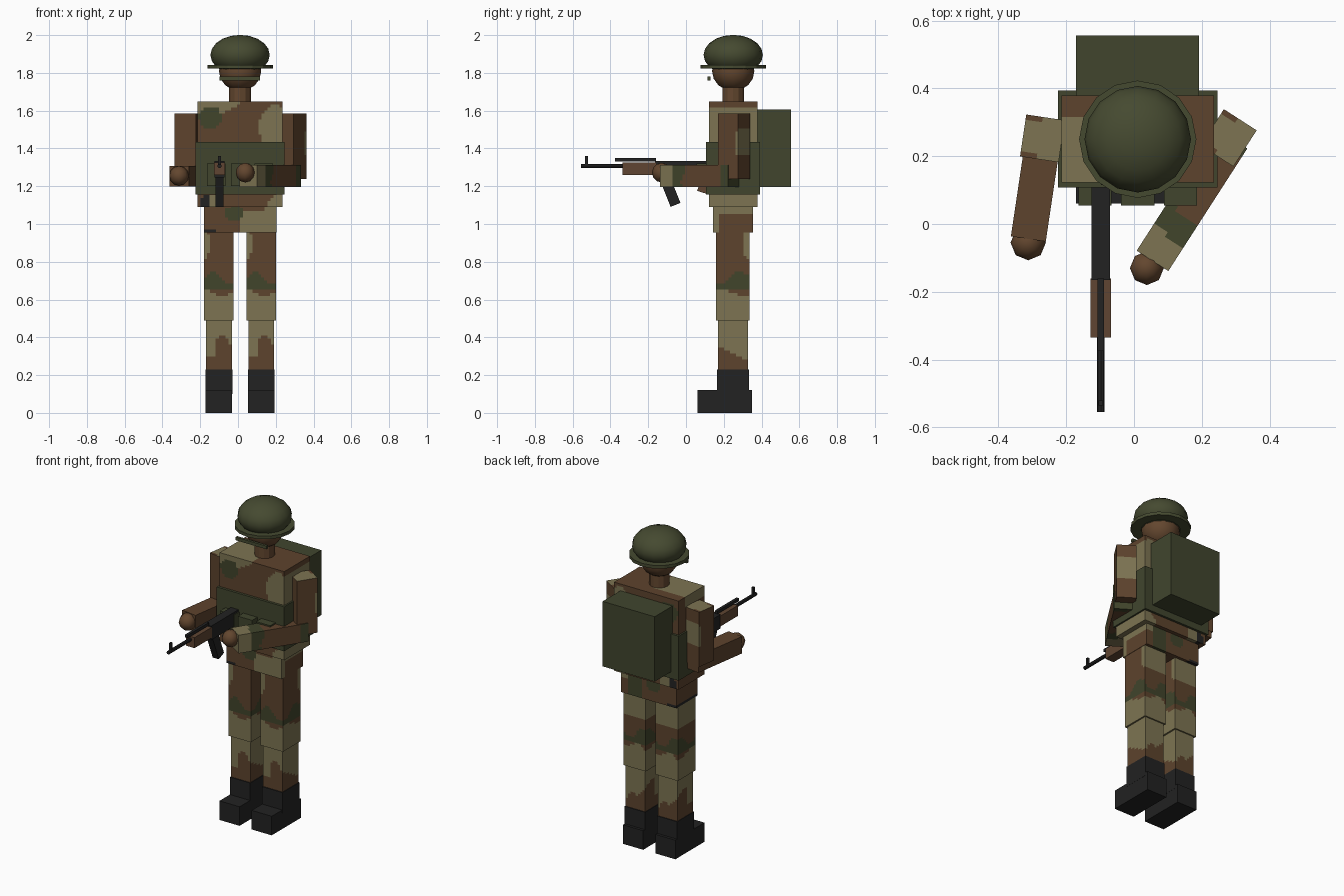
import bpy, bmesh, math
from mathutils import Matrix, Vector
from math import sin, radians

if "Cube" in bpy.data.objects:
    bpy.data.objects.remove(bpy.data.objects["Cube"])


def material(name, rgb):
    m = bpy.data.materials.new(name)
    m.diffuse_color = (*rgb, 1)
    m.use_nodes = True
    m.node_tree.nodes["Principled BSDF"].inputs["Base Color"].default_value = m.diffuse_color
    return m


BROWN = material("camo brown", (0.110, 0.056, 0.026))
TAN = material("camo tan", (0.205, 0.175, 0.085))
GREEN = material("camo green", (0.052, 0.058, 0.024))
OLIVE = material("webbing olive", (0.052, 0.060, 0.027))
HELMET = material("helmet olive", (0.060, 0.068, 0.030))
BLACK = material("black", (0.016, 0.016, 0.016))
SKIN = material("skin", (0.125, 0.062, 0.028))
WOOD = material("rifle wood", (0.115, 0.060, 0.032))
CAMO = [BROWN, TAN, GREEN, BLACK]
CX, CY = 0.011, 0.25  # body axis


def finish(name, bm, mats):
    me = bpy.data.meshes.new(name)
    bm.to_mesh(me)
    bm.free()
    for m in mats:
        me.materials.append(m)
    ob = bpy.data.objects.new(name, me)
    bpy.context.collection.objects.link(ob)
    return ob


def box(name, centre, size, mat=None, rule=None, yaw=0, tilt=0, cell=0.016):
    """Box; with a rule it is cut into cells that are coloured as camouflage."""
    bm = bmesh.new()
    bmesh.ops.create_cube(bm, size=1)
    bmesh.ops.scale(bm, vec=size, verts=bm.verts)
    if rule:
        for a in range(3):
            n = max(1, round(size[a] / cell))
            no = Vector([float(a == k) for k in range(3)])
            for i in range(1, n):
                bmesh.ops.bisect_plane(bm, geom=bm.verts[:] + bm.edges[:] + bm.faces[:],
                                       plane_co=no * size[a] * (i / n - 0.5), plane_no=no)
        for f in bm.faces:
            f.material_index = rule(*f.calc_center_median())
    rot = Matrix.Rotation(radians(yaw), 4, 'Z') @ Matrix.Rotation(radians(tilt), 4, 'X')
    bm.transform(Matrix.Translation(centre) @ rot)
    return finish(name, bm, CAMO if rule else [mat])


def span(name, x, y, z, mat=None, rule=None):
    """Box given by its limits."""
    lim = (x, y, z)
    return box(name, [(a + b) / 2 for a, b in lim], [b - a for a, b in lim], mat, rule)


def ball(name, centre, radii, mat, seg, rings):
    bm = bmesh.new()
    bmesh.ops.create_uvsphere(bm, u_segments=seg, v_segments=rings, radius=1)
    bm.transform(Matrix.Translation(centre) @ Matrix.Diagonal((*radii, 1)))
    for f in bm.faces:
        f.smooth = True
    return finish(name, bm, [mat])


def drum(name, centre, r, h, mat, seg, tilt=0):
    bm = bmesh.new()
    bmesh.ops.create_cone(bm, cap_ends=True, segments=seg, radius1=r, radius2=r, depth=h)
    bm.transform(Matrix.Translation(centre) @ Matrix.Rotation(radians(tilt), 4, 'X'))
    return finish(name, bm, [mat])


# camouflage rules, in each part's local coordinates
def blob(u, v, cu, cv, ru, rv):
    return ((u - cu) / ru) ** 2 + ((v - cv) / rv) ** 2 < 1


def torso_camo(x, y, z):
    if blob(x, z, -0.16, 0.195, 0.06, 0.06):
        return 2
    if blob(x, z, -0.18, -0.25, 0.025, 0.04):
        return 3
    if blob(x, z, -0.16, 0.30, 0.17, 0.1 + 0.02 * sin(30 * x)) and y < 0.07:
        return 1
    if blob(x, z, 0.19, 0.14, 0.09, 0.12) or blob(x, z, 0.23, -0.27, 0.08, 0.07):
        return 1
    return 1 if blob(x, z, -0.13, -0.26, 0.04, 0.05) else 0


def hip_camo(x, y, z):
    if blob(x, z, -0.03, 0.03, 0.05, 0.04) or blob(x, y, 0.1, 0.1, 0.05, 0.06):
        return 2
    if blob(x, z, -0.16, -0.075, 0.05, 0.015):
        return 3
    return 1 if blob(x, z, 0.18, 0.06, 0.05, 0.04) or blob(y, z, -0.1, -0.02, 0.03, 0.06) and x > 0 else 0


def thigh_camo(x, y, z):
    if z < -0.09 + 0.015 * sin(40 * x + 25 * y):
        return 1
    if -0.08 < z < -0.01 + 0.035 * sin(35 * x - 30 * y):
        return 2
    return 1 if blob(x, z, -0.08, 0.17, 0.035, 0.08) or blob(y, z, 0.08, 0.17, 0.03, 0.08) else 0


def shin_camo(x, y, z):
    return 1 if z > 0.01 - 0.55 * x - 0.5 * y + 0.015 * sin(60 * x) or blob(x, y, -0.07, -0.08, 0.06, 0.06) and z > -0.05 else 0


def sleeve_camo(x, y, z):
    return 1 if z > 0.168 and abs(y) < 0.06 + 0.02 * sin(40 * x) or blob(y, z, 0.07, 0.02, 0.03, 0.07) else 0


def cuff_camo(x, y, z):
    d = y + 0.215 + 0.2 * x
    return 1 if d < 0.085 else 2 if d < 0.16 + 0.015 * sin(50 * z) or d > 0.40 else 0


# legs and boots
for side, s in (("right", -1), ("left", 1)):
    lx = CX + s * 0.112
    span(side + "_thigh", (lx - 0.078, lx + 0.078), (0.16, 0.337), (0.49, 0.96), rule=thigh_camo)
    span(side + "_shin", (lx - 0.068, lx + 0.068), (0.17, 0.328), (0.22, 0.49), rule=shin_camo)
    span(side + "_boot_shaft", (lx - 0.071, lx + 0.071), (0.164, 0.333), (0.1, 0.23), BLACK)
    span(side + "_boot_foot", (lx - 0.07, lx + 0.07), (0.06, 0.35), (0, 0.12), BLACK)

# body, webbing and pack
span("hips", (-0.181, 0.203), (0.143, 0.355), (0.955, 1.1), rule=hip_camo)
span("torso", (-0.214, 0.236), (0.123, 0.379), (1.09, 1.648), rule=torso_camo)
span("vest", (-0.224, 0.246), (0.107, 0.393), (1.155, 1.435), OLIVE)
for i in range(3):
    px = -0.115 + i * 0.126
    span("pouch_%d" % (i + 1), (px - 0.049, px + 0.049), (0.055, 0.11), (1.2, 1.32), OLIVE)
span("backpack", (-0.171, 0.191), (0.375, 0.556), (1.197, 1.606), OLIVE)

# head and helmet
drum("neck", (CX, CY, 1.69), 0.058, 0.11, SKIN, 12)
ball("head", (CX, CY, 1.81), (0.112, 0.112, 0.106), SKIN, 12, 8)
ball("helmet_dome", (CX, CY, 1.895), (0.157, 0.157, 0.106), HELMET, 16, 10)
drum("helmet_rim", (CX, CY, 1.833), 0.173, 0.02, HELMET, 16)
span("chin_strap", (-0.097, 0.117), (0.115, 0.131), (1.76, 1.78), HELMET)

# arms
box("right_upper_arm", (-0.27, 0.2525, 1.412), (0.115, 0.125, 0.345), rule=sleeve_camo, yaw=-8.5)
box("right_forearm", (-0.285, 0.134, 1.253), (0.104, 0.36, 0.107), rule=lambda x, y, z: 0, yaw=-8.5, cell=0.1)
ball("right_hand", (-0.312, -0.055, 1.255), (0.052, 0.052, 0.052), SKIN, 8, 6)
box("left_upper_arm", (0.279, 0.254, 1.412), (0.115, 0.127, 0.345), rule=sleeve_camo, yaw=-32.8)
box("left_forearm", (0.171, 0.072, 1.254), (0.111, 0.43, 0.115), rule=cuff_camo, yaw=-32.8)
ball("left_hand", (0.038, -0.13, 1.272), (0.05, 0.05, 0.052), SKIN, 8, 6)

# rifle
GX = -0.098
drum("barrel", (GX, -0.33, 1.307), 0.011, 0.45, BLACK, 8, 90)
span("front_sight", (GX - 0.007, GX + 0.007), (-0.535, -0.52), (1.31, 1.36), BLACK)
span("gas_tube", (GX - 0.009, GX + 0.009), (-0.375, -0.16), (1.332, 1.35), BLACK)
span("handguard", (GX - 0.03, GX + 0.03), (-0.335, -0.16), (1.26, 1.326), WOOD)
span("receiver", (GX - 0.027, GX + 0.027), (-0.165, 0.15), (1.245, 1.333), BLACK)
box("magazine", (GX, -0.087, 1.18), (0.042, 0.056, 0.17), BLACK, tilt=22)
box("pistol_grip", (GX, 0.1, 1.215), (0.042, 0.055, 0.1), WOOD, tilt=-17)
